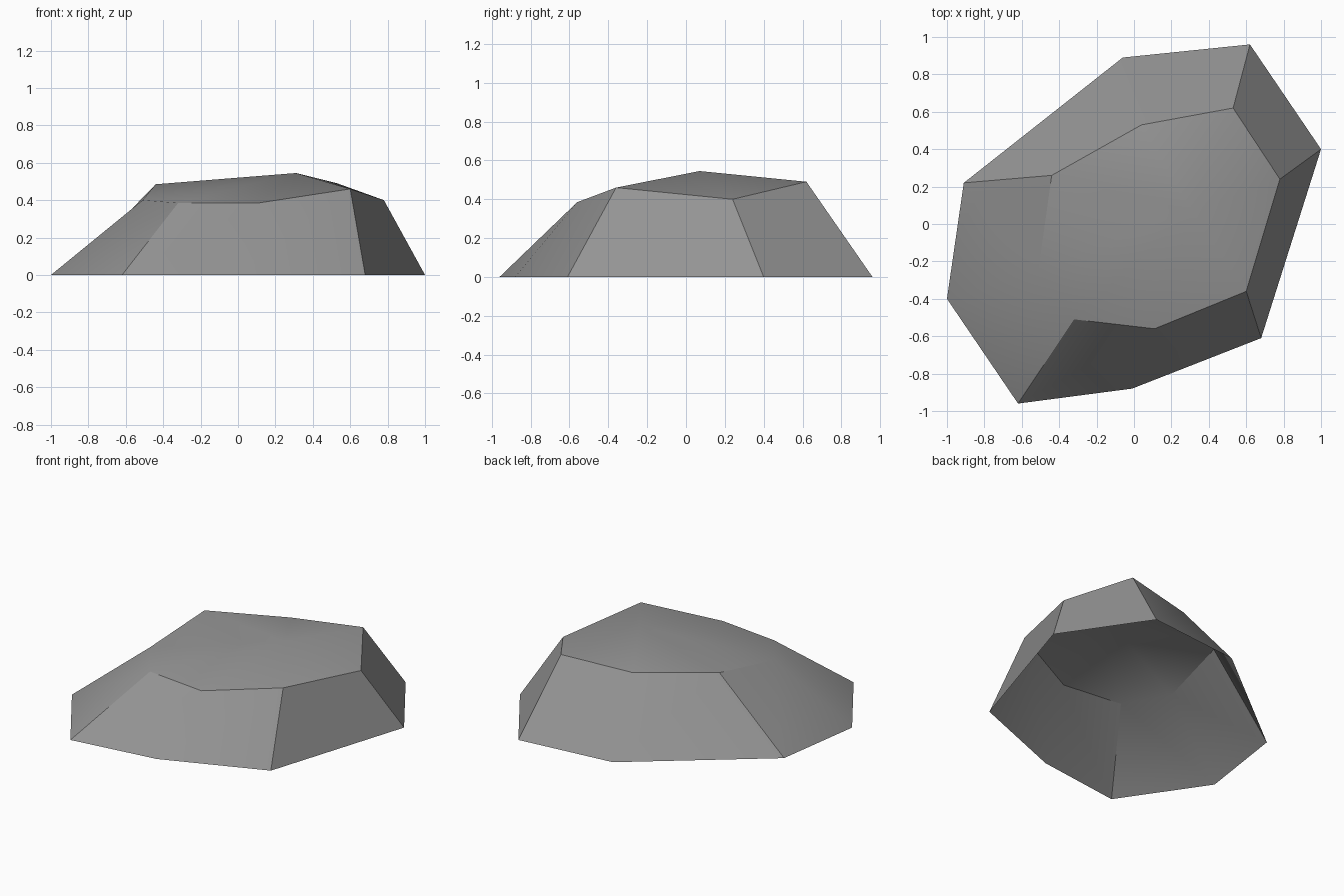
import bpy
import bmesh

cube = bpy.data.objects.get("Cube")
if cube:
    bpy.data.objects.remove(cube, do_unlink=True)

# Stone material
stone = bpy.data.materials.new("stone_grey")
stone.use_nodes = True
colour = (0.3, 0.3, 0.3, 1.0)
stone.diffuse_color = colour
bsdf = stone.node_tree.nodes["Principled BSDF"]
bsdf.inputs["Base Color"].default_value = colour
bsdf.inputs["Roughness"].default_value = 0.9

# Ground outline and shoulder outline, matching corner for corner
base_outline = [(-0.06, 0.89), (0.62, 0.96), (1.0, 0.40), (0.68, -0.61),
                (-0.01, -0.88), (-0.62, -0.96), (-1.0, -0.40), (-0.91, 0.22)]
shoulder_outline = [(0.04, 0.53, 0.46), (0.53, 0.62, 0.49), (0.78, 0.24, 0.40),
                    (0.60, -0.36, 0.46), (0.11, -0.56, 0.385), (-0.32, -0.51, 0.385),
                    (-0.51, -0.24, 0.40), (-0.44, 0.26, 0.485)]
peak_point = (0.31, 0.07, 0.545)
crisp_ribs = {1, 2, 3, 5, 7}    # corners with a hard edge down the flank
soft_shoulder = {5}             # shoulder segments that blend into the top

bm = bmesh.new()
base = [bm.verts.new((x, y, 0)) for x, y in base_outline]
shoulder = [bm.verts.new(p) for p in shoulder_outline]
peak = bm.verts.new(peak_point)

# Sloping flanks and the faceted top, open underneath
count = len(base)
for i in range(count):
    j = (i + 1) % count
    bm.faces.new((base[j], base[i], shoulder[i], shoulder[j]))
    bm.faces.new((shoulder[j], shoulder[i], peak))
bmesh.ops.recalc_face_normals(bm, faces=bm.faces)
bm.normal_update()
if sum(f.normal.z for f in bm.faces) < 0:
    bmesh.ops.reverse_faces(bm, faces=bm.faces)

# Smooth facets with hard creases
for face in bm.faces:
    face.smooth = True
for i in range(count):
    j = (i + 1) % count
    bm.edges.get((base[i], shoulder[i])).smooth = i not in crisp_ribs
    bm.edges.get((shoulder[i], shoulder[j])).smooth = i in soft_shoulder

mesh = bpy.data.meshes.new("rock")
bm.to_mesh(mesh)
bm.free()
mesh.materials.append(stone)
rock = bpy.data.objects.new("rock", mesh)
bpy.context.collection.objects.link(rock)
